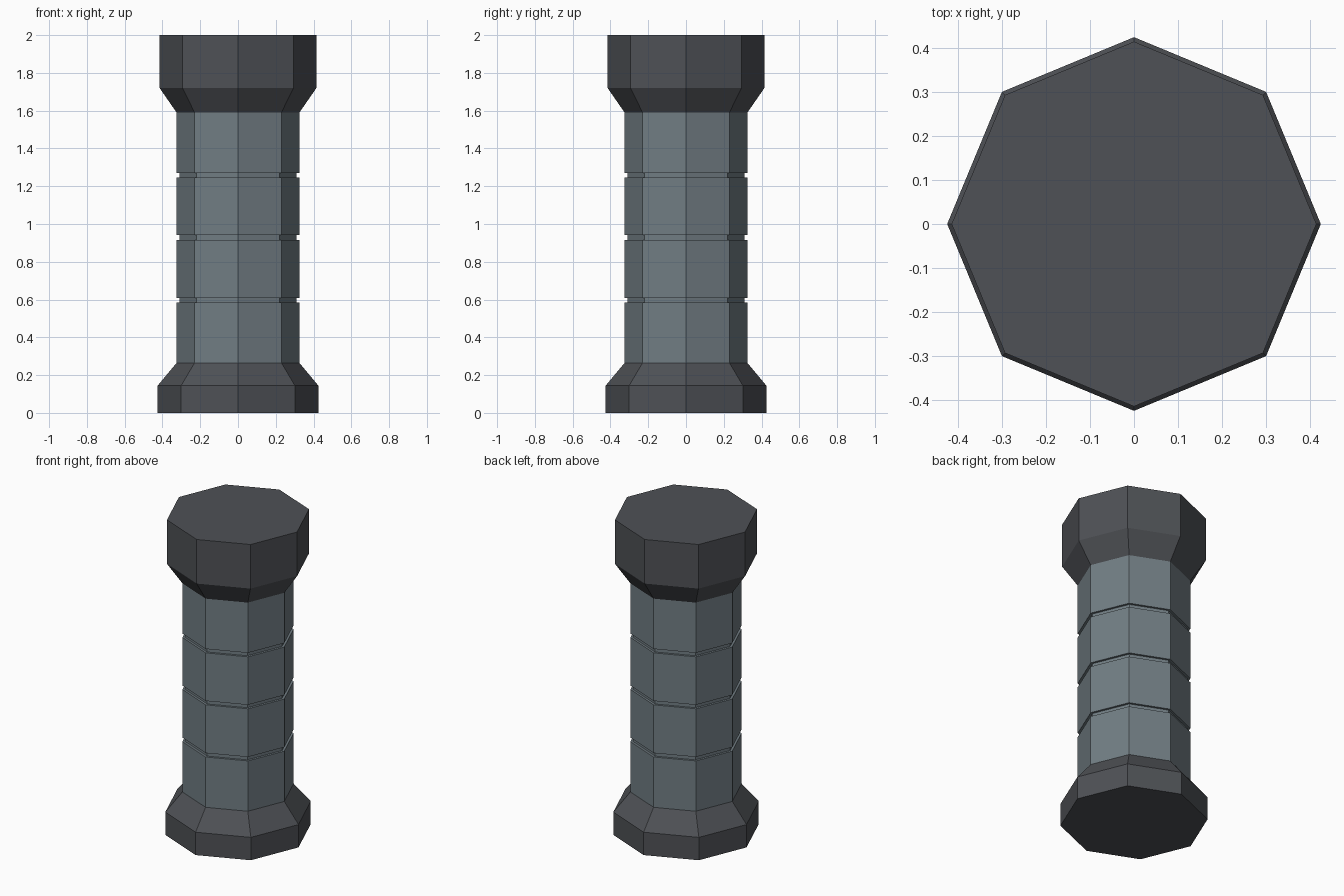
import bpy, bmesh, math

if "Cube" in bpy.data.objects:
    bpy.data.objects.remove(bpy.data.objects["Cube"])

SIDES = 8


def material(name, rgb):
    m = bpy.data.materials.new(name)
    m.diffuse_color = (*rgb, 1)
    m.use_nodes = True
    m.node_tree.nodes["Principled BSDF"].inputs["Base Color"].default_value = m.diffuse_color
    return m


stone = material("blue grey stone", (0.165, 0.205, 0.228))
dark = material("dark grey stone", (0.077, 0.082, 0.092))


def turned(name, profile, mat):
    """Closed eight-sided solid from (radius, height) pairs, bottom to top."""
    bm = bmesh.new()
    rings = []
    for r, z in profile:
        rings.append([bm.verts.new((r * math.cos(math.tau * i / SIDES),
                                    r * math.sin(math.tau * i / SIDES), z))
                      for i in range(SIDES)])
    for a, b in zip(rings, rings[1:]):
        for i in range(SIDES):
            j = (i + 1) % SIDES
            bm.faces.new((a[i], a[j], b[j], b[i]))
    bm.faces.new(rings[0][::-1])
    bm.faces.new(rings[-1])
    me = bpy.data.meshes.new(name)
    bm.to_mesh(me)
    bm.free()
    me.materials.append(mat)
    ob = bpy.data.objects.new(name, me)
    bpy.context.collection.objects.link(ob)
    return ob


# Flared base and capital
turned("base", [(0.425, 0), (0.425, 0.145), (0.325, 0.265)], dark)
turned("capital", [(0.325, 1.59), (0.415, 1.72), (0.415, 2.0)], dark)

# Shaft with three shallow ring grooves
R, GROOVE_R, HALF = 0.325, 0.31, 0.0125
profile = [(R, 0.265)]
for z in (0.597, 0.928, 1.258):
    profile += [(R, z - HALF), (GROOVE_R, z - HALF),
                (GROOVE_R, z + HALF), (R, z + HALF)]
profile.append((R, 1.59))
turned("shaft", profile, stone)
